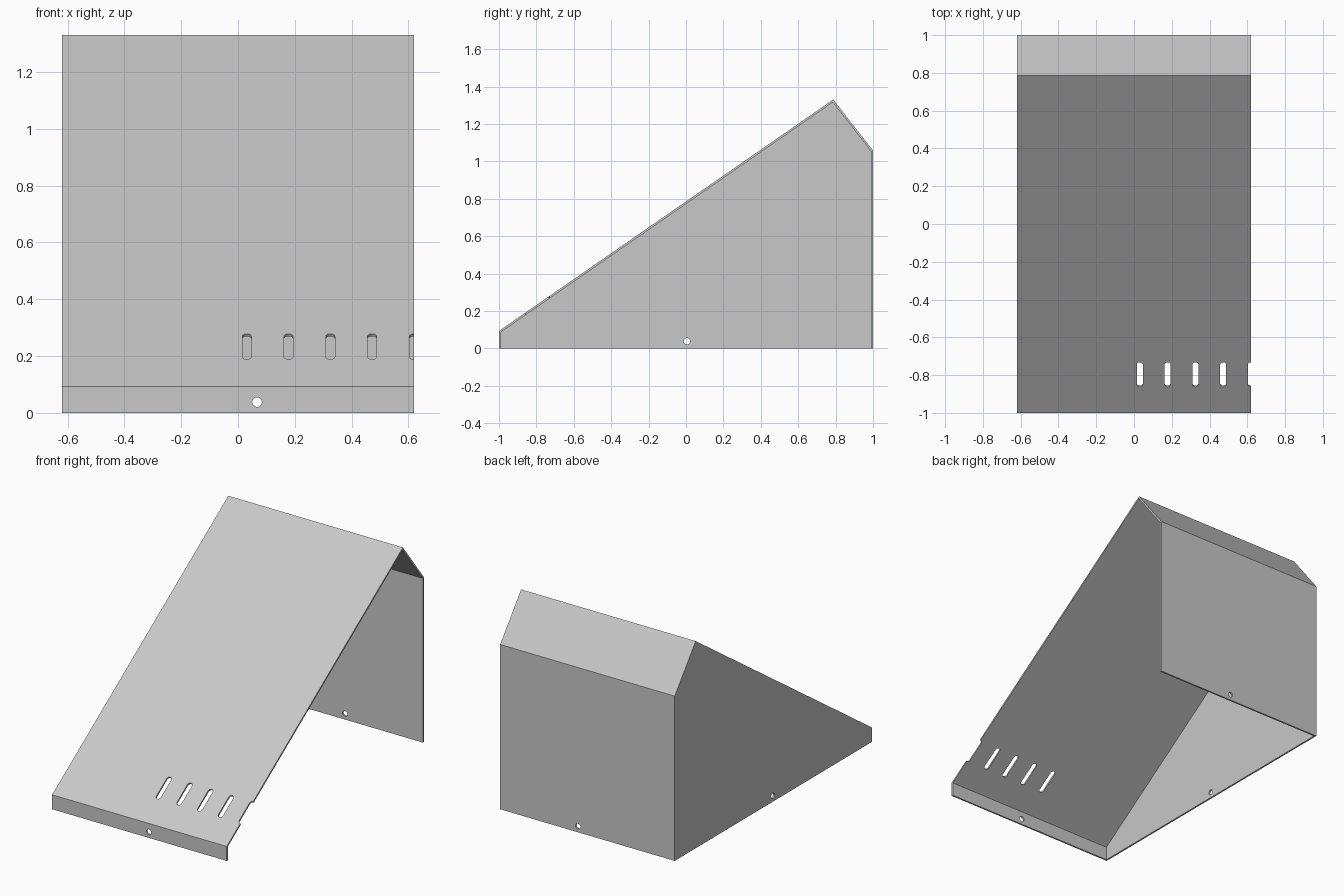
import bpy, bmesh
from math import pi, atan2
from mathutils import Vector, Matrix

if "Cube" in bpy.data.objects:
    bpy.data.objects.remove(bpy.data.objects["Cube"])

HALF_WIDTH = 0.62
SHEET = 0.011

grey = bpy.data.materials.new("light_grey_metal")
grey.use_nodes = True
colour = (0.58, 0.58, 0.58, 1)
grey.diffuse_color = colour
grey.node_tree.nodes["Principled BSDF"].inputs["Base Color"].default_value = colour


def prism(name, outline, depth, matrix=Matrix()):
    """Extrude a 2D outline along local z by depth, then place it."""
    bm = bmesh.new()
    face = bm.faces.new([bm.verts.new((a, b, 0)) for a, b in outline])
    top = bmesh.ops.extrude_face_region(bm, geom=[face])["geom"]
    bmesh.ops.translate(bm, vec=(0, 0, depth),
                        verts=[v for v in top if isinstance(v, bmesh.types.BMVert)])
    bm.transform(matrix)
    bmesh.ops.recalc_face_normals(bm, faces=bm.faces)
    mesh = bpy.data.meshes.new(name)
    bm.to_mesh(mesh)
    bm.free()
    mesh.materials.append(grey)
    obj = bpy.data.objects.new(name, mesh)
    bpy.context.collection.objects.link(obj)
    return obj


def slot_outline(radius, straight=0, steps=12):
    """Circle, or a rounded slot when it has a straight length."""
    points = []
    for end in (1, -1):
        for i in range(steps + (straight > 0)):
            p = Matrix.Rotation(pi * i / steps, 2) @ Vector((radius * end, 0))
            points.append((p.x, p.y + end * straight / 2))
    return points


def inset(points, distance):
    """Offset the corners of an open clockwise path inward."""
    result = []
    for before, p, after in zip(points, points[1:], points[2:]):
        d1, d2 = (p - before).normalized(), (after - p).normalized()
        n1, n2 = Vector((d1.y, -d1.x)), Vector((d2.y, -d2.x))
        result.append(p + (n1 + n2) * distance / (1 + n1.dot(n2)))
    return result


def axes(x, y, z, origin):
    """Placement matrix from three local axes and an origin."""
    m = Matrix((x, y, z)).transposed().to_4x4()
    m.translation = origin
    return m


def cut(target, cutter):
    cutter.hide_render = True
    mod = target.modifiers.new("cut", "BOOLEAN")
    mod.operation, mod.solver, mod.object = "DIFFERENCE", "EXACT", cutter
    bpy.context.view_layer.update()
    graph = bpy.context.evaluated_depsgraph_get()
    mesh = bpy.data.meshes.new_from_object(target.evaluated_get(graph))
    target.modifiers.clear()
    target.data = mesh
    bpy.data.objects.remove(cutter)


X, Y, Z = (Vector(v) for v in ((1, 0, 0), (0, 1, 0), (0, 0, 1)))

# Folded cover: front lip, long slope, short rear slope, back and left-hand wall
side = [Vector(p) for p in ((-1, 0), (-1, 0.093), (0.787, 1.33), (1, 1.058), (1, 0))]
cover = prism("folded_cover", side, 2 * HALF_WIDTH, axes(Y, Z, X, (-HALF_WIDTH, 0, 0)))

# Hollow it out, open at the bottom and at one side
inner = inset(side, SHEET)
floor = -0.1
inner = [(inner[0].x, floor)] + inner + [(inner[-1].x, floor)]
cut(cover, prism("hollow", inner, 2 * HALF_WIDTH,
                 axes(Y, Z, X, (SHEET - HALF_WIDTH, 0, 0))))

# Fixing holes through the front lip and back, and through the side wall
hole = slot_outline(0.017)
cut(cover, prism("lip_and_back_hole", hole, 3, axes(Z, X, Y, (0.067, -1.5, 0.038))))
cut(cover, prism("side_hole", hole, 0.2, axes(Y, Z, X, (-0.7, 0.005, 0.038))))

# Row of slots across the low end of the slope, the last one cut by the open edge
along = (side[2] - side[1]).normalized()
slope = Vector((0, along.x, along.y))
normal = X.cross(slope)
middle = side[1] + along * 0.247
for i in range(5):
    centre = Vector((0.031 + 0.147 * i, middle.x, middle.y))
    cut(cover, prism("slope_slot", slot_outline(0.016, 0.126), 0.1,
                     axes(X, slope, normal, centre - normal * 0.05)))
